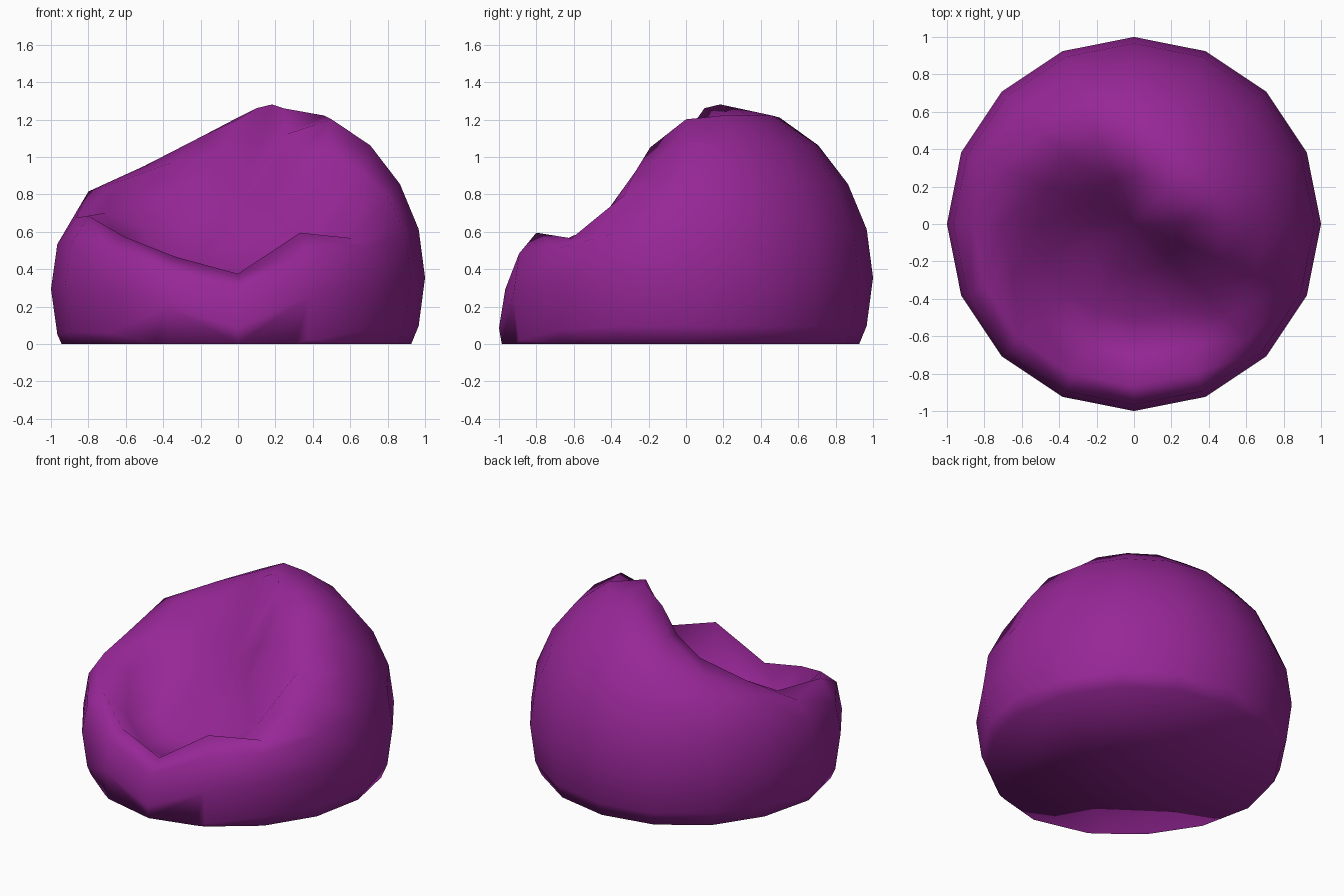
import bpy, bmesh, math

if "Cube" in bpy.data.objects:
    bpy.data.objects.remove(bpy.data.objects["Cube"])

CENTRE_Z = 0.355
SEGMENTS, RINGS = 16, 12

# Seat hollow: how far each meridian (in 22.5 degree steps) sinks,
# at latitudes 0, 15, 30, 45, 60 and 75 degrees
SINK = {
    0:  (0, 0, 0, 0, .02, .20),
    1:  (0, 0, 0, 0, 0, .06),
    2:  (0, 0, 0, 0, 0, .04),
    3:  (0, 0, 0, 0, 0, .06),
    4:  (0, 0, 0, 0, .01, .12),
    5:  (0, 0, 0, .02, .11, .30),
    6:  (0, 0, .01, .11, .25, .42),
    7:  (0, .02, .04, .20, .45, .58),
    8:  (.06, .08, .18, .36, .60, .70),
    9:  (.04, .08, .17, .50, .75, .80),
    10: (.05, .12, .28, .68, .85, .82),
    11: (.15, .22, .39, .76, .90, .84),
    12: (.27, .32, .48, .78, .90, .82),
    13: (.10, .13, .26, .70, .85, .75),
    14: (.03, .10, .29, .46, .70, .62),
    15: (0, .02, .06, .14, .17, .40),
}
POLE_SINK = 0.62


def sink_at(co):
    """Depth of the hollow for a point on the unit sphere."""
    lat = round(math.degrees(math.asin(max(-1, min(1, co.z)))) / 15)
    if lat == 6:
        return POLE_SINK
    seg = round(math.atan2(co.y, co.x) / (2 * math.pi / SEGMENTS)) % SEGMENTS
    if lat < 0:
        return SINK[seg][0] * max(0, 1 + lat * 0.25)
    return SINK[seg][lat]


# Bean bag body: sphere with the seat pressed in
bm = bmesh.new()
bmesh.ops.create_uvsphere(bm, u_segments=SEGMENTS, v_segments=RINGS, radius=1)
for v in bm.verts:
    v.co.z += CENTRE_Z - sink_at(v.co)

# Flat base on the floor
geom = bm.verts[:] + bm.edges[:] + bm.faces[:]
cut = bmesh.ops.bisect_plane(bm, geom=geom, plane_co=(0, 0, 0),
                             plane_no=(0, 0, 1), clear_inner=True)
rim = [e for e in cut["geom_cut"] if isinstance(e, bmesh.types.BMEdge)]
bmesh.ops.contextual_create(bm, geom=rim)
bmesh.ops.recalc_face_normals(bm, faces=bm.faces[:])
for f in bm.faces:
    f.smooth = True

mesh = bpy.data.meshes.new("bean_bag_seat")
bm.to_mesh(mesh)
bm.free()
seat = bpy.data.objects.new("bean_bag_seat", mesh)
bpy.context.collection.objects.link(seat)

# Purple fabric
fabric = bpy.data.materials.new("purple_fabric")
fabric.diffuse_color = (0.31, 0.02, 0.31, 1)
fabric.use_nodes = True
fabric.node_tree.nodes["Principled BSDF"].inputs["Base Color"].default_value = fabric.diffuse_color
mesh.materials.append(fabric)
